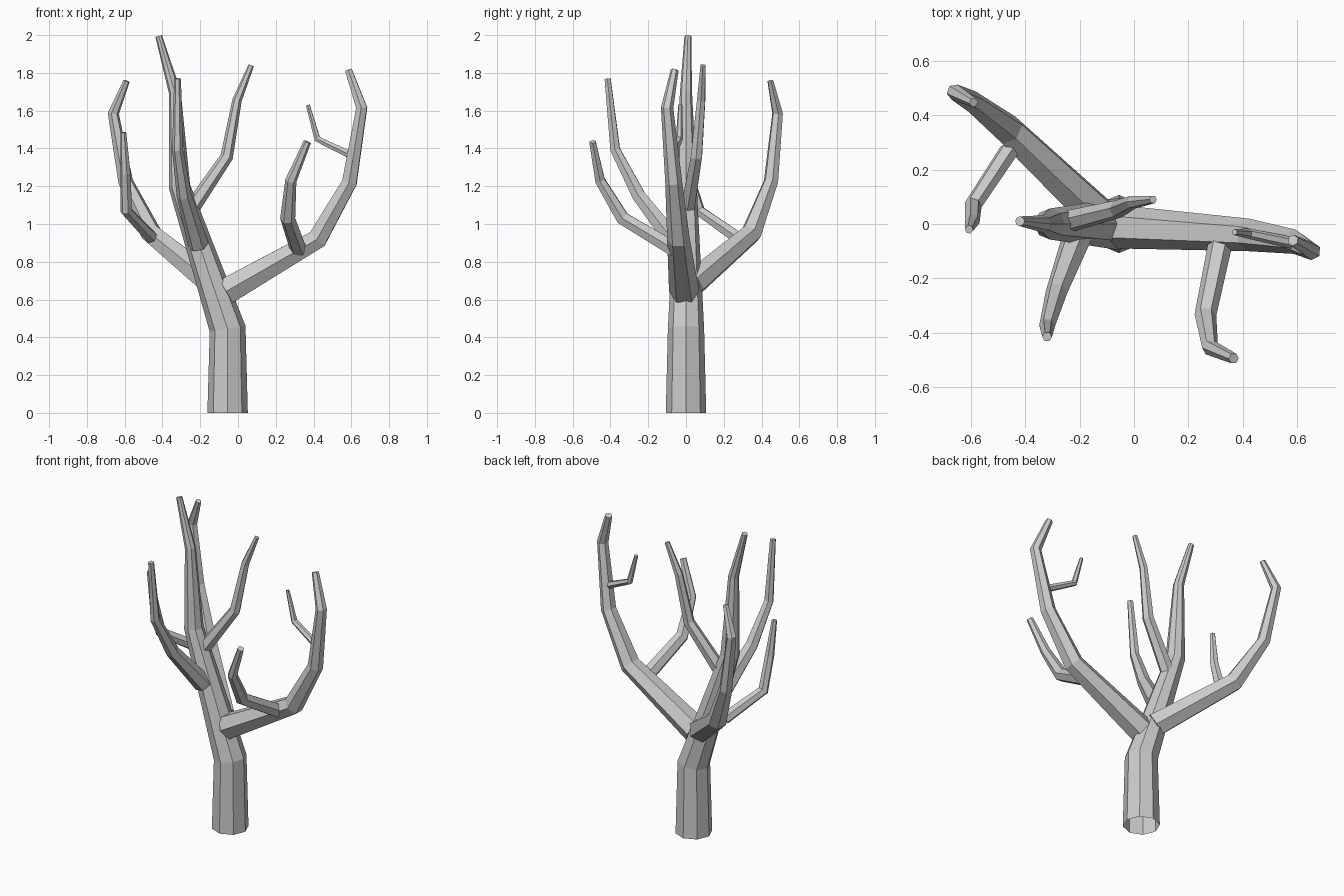
import bpy, bmesh, math
from mathutils import Vector

if "Cube" in bpy.data.objects:
    bpy.data.objects.remove(bpy.data.objects["Cube"])


def limb(name, pts, sides=6, start_cap=True):
    """Tapered faceted tube through (x, y, z, radius) points with mitred rings."""
    pos = [Vector(p[:3]) for p in pts]
    segs = [(b - a).normalized() for a, b in zip(pos, pos[1:])]
    bm = bmesh.new()
    rings = []
    # side vector carried along the path so the tube does not twist
    u = Vector((1, 0, 0)) if abs(segs[0].x) < 0.6 else Vector((0, 1, 0))
    for i, p in enumerate(pos):
        t = (segs[max(i - 1, 0)] + segs[min(i, len(segs) - 1)]).normalized()
        u = (u - t * u.dot(t)).normalized()
        v = t.cross(u)
        ring = []
        for k in range(sides):
            a = 2 * math.pi * k / sides
            ring.append(bm.verts.new(p + (u * math.cos(a) + v * math.sin(a)) * pts[i][3]))
        rings.append(ring)
    for r0, r1 in zip(rings, rings[1:]):
        for k in range(sides):
            n = (k + 1) % sides
            bm.faces.new((r0[k], r0[n], r1[n], r1[k]))
    bm.faces.new(rings[-1])
    if start_cap:
        bm.faces.new(rings[0][::-1])
    # keep the trunk's foot flat on the ground
    if not start_cap:
        for vert in rings[0]:
            vert.co.z = 0
    me = bpy.data.meshes.new(name)
    bm.to_mesh(me)
    bm.free()
    ob = bpy.data.objects.new(name, me)
    bpy.context.collection.objects.link(ob)
    return ob


# trunk and central leader, open at the foot
limb("trunk", [(-.055, 0, 0, .107), (-.055, 0, .445, .096), (-.31, 0, 1.2, .057),
               (-.335, 0, 1.7, .032), (-.42, .01, 1.995, .018)], 8, False)

# large right limb and its two twigs
limb("right_branch", [(-.06, -.01, .645, .08), (.42, -.04, .92, .06), (.59, -.065, 1.22, .045),
                      (.655, -.1, 1.615, .033), (.585, -.06, 1.815, .021)])
limb("right_inner_twig", [(.585, -.07, 1.37, .022), (.42, -.035, 1.45, .019), (.37, -.03, 1.63, .011)])
limb("right_front_twig", [(.32, -.06, .865, .045), (.263, -.335, 1.03, .04),
                          (.28, -.455, 1.23, .03), (.367, -.495, 1.435, .02)])

# large left rear limb and its twig
limb("left_branch", [(-.13, .03, .68, .075), (-.46, .345, .95, .058), (-.595, .45, 1.225, .04),
                     (-.66, .485, 1.585, .03), (-.59, .447, 1.757, .017)])
limb("left_twig", [(-.46, .27, .93, .036), (-.592, .07, 1.07, .032),
                   (-.595, .01, 1.27, .027), (-.607, -.02, 1.485, .016)])

# smaller limbs off the leader
limb("front_branch", [(-.21, -.05, .89, .055), (-.285, -.25, 1.15, .04),
                      (-.32, -.375, 1.395, .029), (-.32, -.415, 1.77, .018)])
limb("upper_branch", [(-.24, .01, 1.09, .042), (-.06, .055, 1.355, .034),
                      (-.005, .08, 1.655, .025), (.07, .09, 1.84, .015)])
